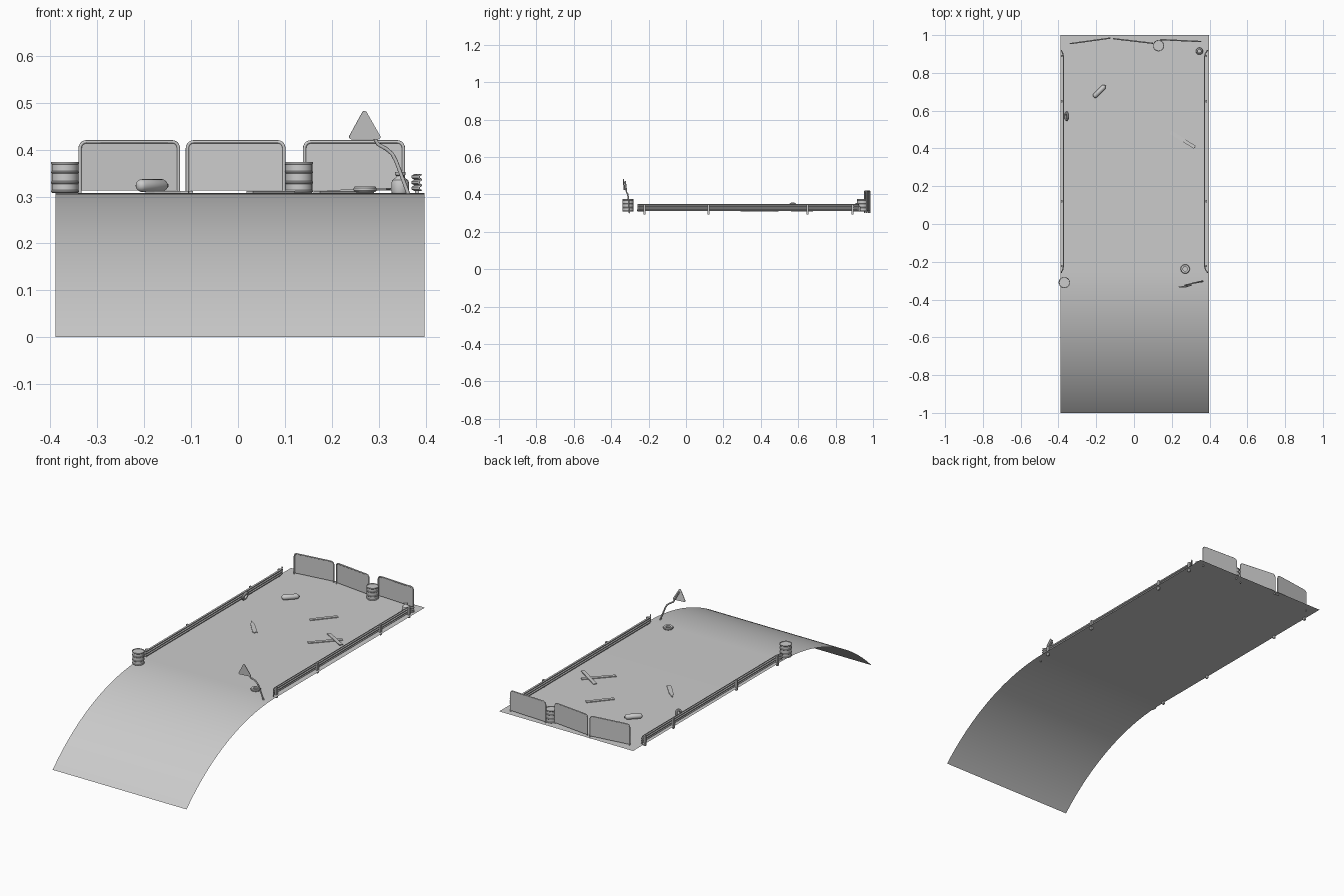
import bpy, bmesh, math
from mathutils import Vector, Matrix

if "Cube" in bpy.data.objects:
    bpy.data.objects.remove(bpy.data.objects["Cube"])

Z = 0.308  # deck height


def finish(name, bm, smooth=True):
    bmesh.ops.recalc_face_normals(bm, faces=bm.faces)
    me = bpy.data.meshes.new(name)
    bm.to_mesh(me)
    bm.free()
    ob = bpy.data.objects.new(name, me)
    bpy.context.collection.objects.link(ob)
    if smooth:
        bpy.ops.object.select_all(action='DESELECT')
        bpy.context.view_layer.objects.active = ob
        ob.select_set(True)
        bpy.ops.object.shade_smooth_by_angle(angle=math.radians(35))
    return ob


def grid(rows):
    bm = bmesh.new()
    vs = [[bm.verts.new(p) for p in r] for r in rows]
    for a, b in zip(vs, vs[1:]):
        for i in range(len(a) - 1):
            bm.faces.new((a[i], a[i + 1], b[i + 1], b[i]))
    return bm


def lathe(name, prof, loc, rot=None, n=20):
    rows = [[(r * math.cos(2 * math.pi * k / n), r * math.sin(2 * math.pi * k / n), z)
             for k in range(n + 1)] for r, z in prof]
    bm = grid(rows)
    bmesh.ops.remove_doubles(bm, verts=bm.verts, dist=1e-6)
    ob = finish(name, bm)
    ob.matrix_world = Matrix.Translation(loc) @ (rot or Matrix())
    return ob


def box(name, loc, size, rot=(0, 0, 0)):
    bm = bmesh.new()
    bmesh.ops.create_cube(bm, size=1)
    bmesh.ops.scale(bm, vec=size, verts=bm.verts)
    ob = finish(name, bm, False)
    ob.location, ob.rotation_euler = loc, rot
    return ob


def tube(name, pts, r):
    cu = bpy.data.curves.new(name, 'CURVE')
    cu.dimensions = '3D'
    cu.bevel_depth, cu.bevel_resolution, cu.use_fill_caps = r, 2, True
    sp = cu.splines.new('POLY')
    sp.points.add(len(pts) - 1)
    for p, c in zip(sp.points, pts):
        p.co = (*c, 1)
    ob = bpy.data.objects.new(name, cu)
    bpy.context.collection.objects.link(ob)
    return ob


def plate(name, pts, thick):
    # Extruded outline of 3D points
    bm = bmesh.new()
    f = bm.faces.new([bm.verts.new(p) for p in pts])
    f.normal_update()
    n = f.normal.copy()
    ext = bmesh.ops.extrude_face_region(bm, geom=[f])
    vs = [e for e in ext['geom'] if isinstance(e, bmesh.types.BMVert)]
    bmesh.ops.translate(bm, vec=n * thick, verts=vs)
    return finish(name, bm, False)


# Road sheet: flat deck, then a circular arc falling to the ground
R = (0.75 ** 2 + Z ** 2) / (2 * Z)
end = math.asin(0.75 / R)
path = [(1, Z)]
for k in range(33):
    a = end * k / 32
    path.append((-0.25 - R * math.sin(a), Z - R * (1 - math.cos(a))))
road = finish('road_surface', grid([[(0.398, y, z), (-0.389, y, z)] for y, z in path]))

# Ribbed guard rails with flared ends, and their posts
waves = [(0, .313), (.005, .316), (.005, .320), (0, .323), (0, .325), (.005, .328),
         (.005, .332), (0, .335), (0, .337), (.005, .340), (.005, .344), (0, .347)]
for side, name, flare in ((-1, 'left', .012), (1, 'right', .016)):
    run = [(flare, -.258), (flare * .8, -.252), (flare * .35, -.243), (0, -.225),
           (0, .888), (flare * .35, .905), (flare * .8, .916), (flare, .922)]
    rail = finish(name + '_guard_rail', grid(
        [[(side * (.373 + o - w + .003), y, z) for w, z in waves] for o, y in run]))
    m = rail.modifiers.new('thickness', 'SOLIDIFY')
    m.thickness, m.offset = .002, 0
    for y in (-.222, .12, .65, .89):
        box(name + '_rail_post', (side * .382, y, .32), (.009, .012, .054))

# Three barrier panels with a rounded tube frame
panels = [((-.337, .955), (-.127, .984)), ((-.108, .981), (.098, .957)), ((.142, .976), (.353, .966))]
for a, b in panels:
    a, b = Vector((*a, 0)), Vector((*b, 0))
    w = (b - a).length
    d = (b - a) / w
    out = [(0, .313)]
    for cx, s in ((.014, math.pi), (w - .014, math.pi / 2)):
        out += [(cx + .014 * math.cos(s - t * math.pi / 10),
                 .403 + .014 * math.sin(s - t * math.pi / 10)) for t in range(6)]
    out.append((w, .313))
    pts = [a + d * u + Vector((0, 0, z)) for u, z in out]
    plate('barrier_panel', pts, .003)
    foot = [Vector((p.x, p.y, .300)) for p in (pts[0], pts[-1])]
    tube('barrier_frame', [foot[0]] + pts[1:-1] + [foot[1]], .0035)

# Ribbed drums
drum = [(0, 0), (.028, 0), (.030, .002), (.030, .004), (.0285, .006)]
for z in (.022, .044):
    drum += [(.0285, z - .003), (.030, z - .001), (.030, z + .001), (.0285, z + .003)]
drum += [(.0285, .060), (.030, .062), (.030, .066), (.028, .066), (.027, .063), (0, .063)]
for x, y in ((-.369, -.31), (.130, .944)):
    lathe('drum', drum, (x, y, Z), n=28)

# Tyres, one flat and one leaning on the rail
tyre = [(.012, .002), (.018, 0), (.022, .001), (.0245, .004), (.0245, .009),
        (.022, .012), (.018, .013), (.012, .011), (.012, .002)]
lathe('tyre_flat', tyre, (.271, -.238, Z + .001), n=28)
lathe('tyre_leaning', tyre, (-.350, .57, Z + .023), Matrix.Rotation(math.radians(-70), 4, 'Y'), n=28)

# Lying gas tank with domed ends
L, r = .052, .0135
tank = [(.0, -.042), (.006, -.0415), (.0105, -.038), (r, -.032), (r, .032),
        (.0105, .038), (.006, .0415), (.004, .043), (.004, .047), (0, .047)]
lathe('gas_tank', tank, (-.184, .702, Z + r + .002),
      Vector((1, 1, 0)).to_track_quat('Z', 'Y').to_matrix().to_4x4())

# Small standing canister
can = [(0, 0), (.018, 0), (.019, .003), (.019, .020), (.017, .027), (.010, .032),
       (.008, .036), (.011, .038), (.011, .044), (0, .045)]
lathe('canister', can, (.346, .915, Z))

# Bent warning sign
tube('sign_pole', [(.365, -.303, .300), (.360, -.304, .315), (.337, -.308, .376), (.329, -.310, .391),
                   (.316, -.312, .402), (.298, -.318, .412), (.268, -.325, .470)], .004)
tri = []
for cx, cz, s in ((.270, .478, 150), (.299, .427, 30), (.242, .427, 270)):
    for t in (0, 1, 2, 3):
        a = math.radians(s - t * 40)
        x, z = cx + .005 * math.cos(a), cz + .005 * math.sin(a)
        tri.append((x, -.333 - (z - .45) * .1 + (x - .27) * .12, z))
plate('sign_triangle', tri, .003)

# Scattered planks: centre, length, heading, tilt
for x, y, z, length, head, tilt in ((.07, .62, .002, .14, 50, 0), (.226, .41, .002, .17, 47, 0),
                                    (.258, .446, .006, .15, -32, 2)):
    box('plank', (x, y, Z + z), (length, .018, .004),
        (0, math.radians(-tilt), math.radians(head)))

# Broken plank with a tapered tip
outline = [(-.07, 0), (-.03, -.010), (.055, -.013), (.07, -.004), (.062, .004), (.068, .010), (-.02, .010)]
shard = plate('broken_plank', [(u, v, 0) for u, v in outline], .004)
shard.location = (-.15, .344, Z)
shard.rotation_euler = (0, 0, math.radians(-47))
